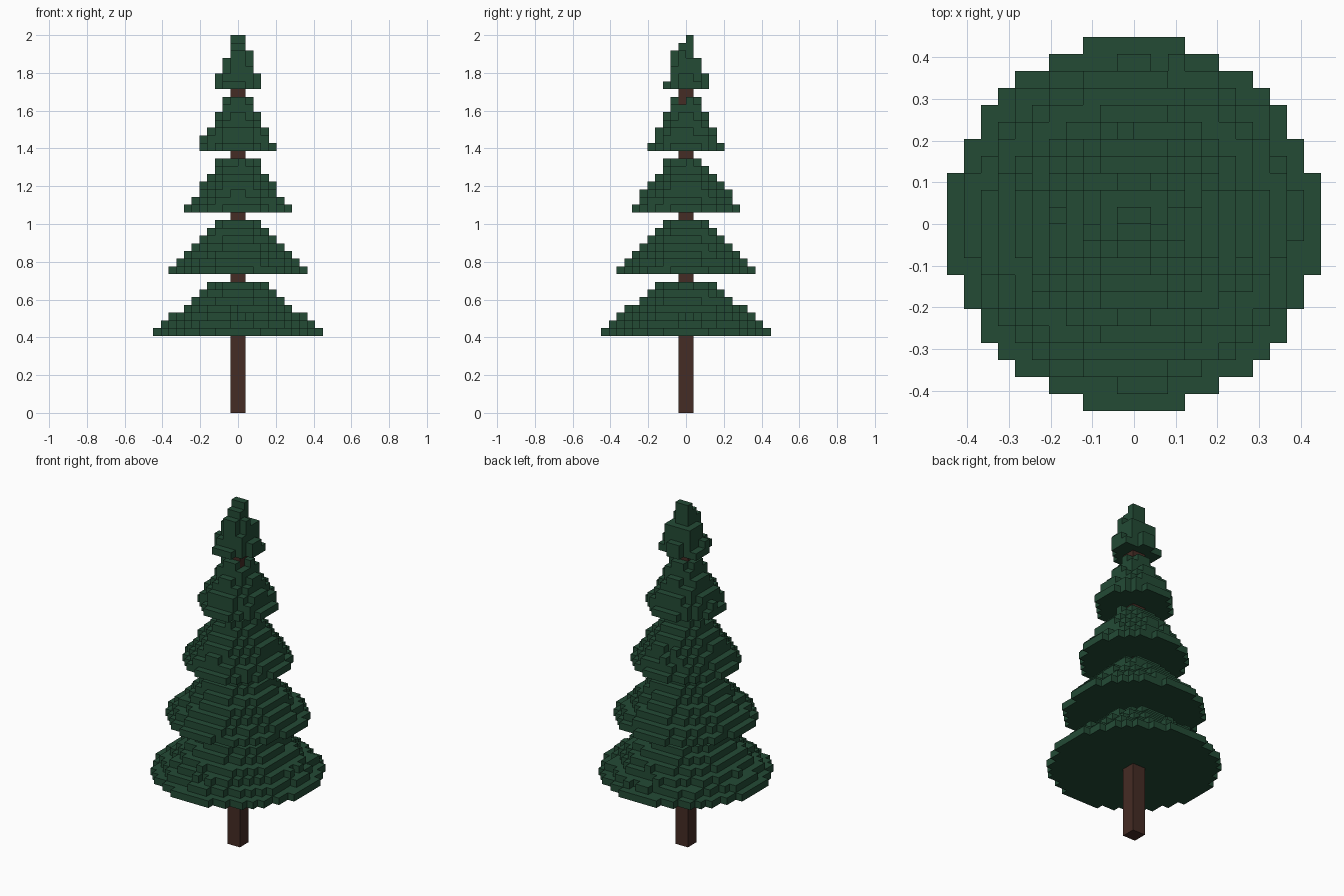
import bpy
import bmesh
import math
import random
from mathutils import Vector

random.seed(7)
UNIT = 2 / 49            # edge of one cube; the tree is 49 cubes tall
TIER_LAYERS = 7

cube = bpy.data.objects.get("Cube")
if cube:
    bpy.data.objects.remove(cube, do_unlink=True)


def make_material(name, color):
    mat = bpy.data.materials.new(name)
    mat.use_nodes = True
    mat.diffuse_color = color
    mat.node_tree.nodes["Principled BSDF"].inputs["Base Color"].default_value = color
    return mat


def build_cells(name, cells, mat):
    """Make a mesh from grid cells, keeping only the exposed faces."""
    bm = bmesh.new()
    corners = {}

    def corner(p):
        key = tuple(round(c) for c in p)
        if key not in corners:
            corners[key] = bm.verts.new(Vector(key) * UNIT)
        return corners[key]

    for cell in cells:
        for axis in range(3):
            for side in (0, 1):
                step = Vector((0, 0, 0))
                step[axis] = 1 if side else -1
                if tuple(int(c) for c in Vector(cell) + step) in cells:
                    continue
                u, v = Vector((0, 0, 0)), Vector((0, 0, 0))
                u[(axis + 1) % 3] = 1
                v[(axis + 2) % 3] = 1
                base = Vector(cell) + (step if side else Vector((0, 0, 0)))
                loop = [base, base + u, base + u + v, base + v]
                if not side:
                    loop.reverse()
                bm.faces.new([corner(p) for p in loop])
    mesh = bpy.data.meshes.new(name)
    bm.to_mesh(mesh)
    bm.free()
    mesh.materials.append(mat)
    obj = bpy.data.objects.new(name, mesh)
    bpy.context.collection.objects.link(obj)
    return obj


def tier_cells(start, radius):
    """Stepped cone of cubes with a slightly ragged edge."""
    cells = set()
    for k in range(TIER_LAYERS):
        layer_radius = radius * (1 - 0.64 * k / (TIER_LAYERS - 1))
        ragged = 0.08 if k == 0 else 0.28
        reach = math.ceil(radius) + 1
        for x in range(-reach, reach):
            for y in range(-reach, reach):
                edge = layer_radius + random.uniform(-ragged, ragged)
                if math.hypot(x + 0.5, y + 0.5) <= edge:
                    cells.add((x, y, start + k))
    return cells


needles = make_material("dark green needles", (0.017, 0.070, 0.036, 1))
bark = make_material("brown bark", (0.060, 0.025, 0.018, 1))

# Square trunk, running up inside the lowest layer of the top tier
trunk = {(x, y, z) for x in (-1, 0) for y in (-1, 0) for z in range(43)}
build_cells("trunk", trunk, bark)

# Five branch tiers, each one narrower, with a one-cube gap between
names = ["bottom", "lower", "middle", "upper", "top"]
for i, label in enumerate(names):
    start = 10 + 8 * i
    cells = tier_cells(start, 10.9 - 2 * i)
    if label == "top":
        # The tip is only half as deep as the layer below it
        tip = start + TIER_LAYERS - 1
        cells = {c for c in cells if c[2] < tip}
        cells |= {(-1, 0, tip), (0, 0, tip)}
    else:
        # Leave the trunk's core clear of needles except on the closing layers
        cells -= {c for c in trunk if c[2] < start + 1}
    build_cells(label + "_branches", cells, needles)
